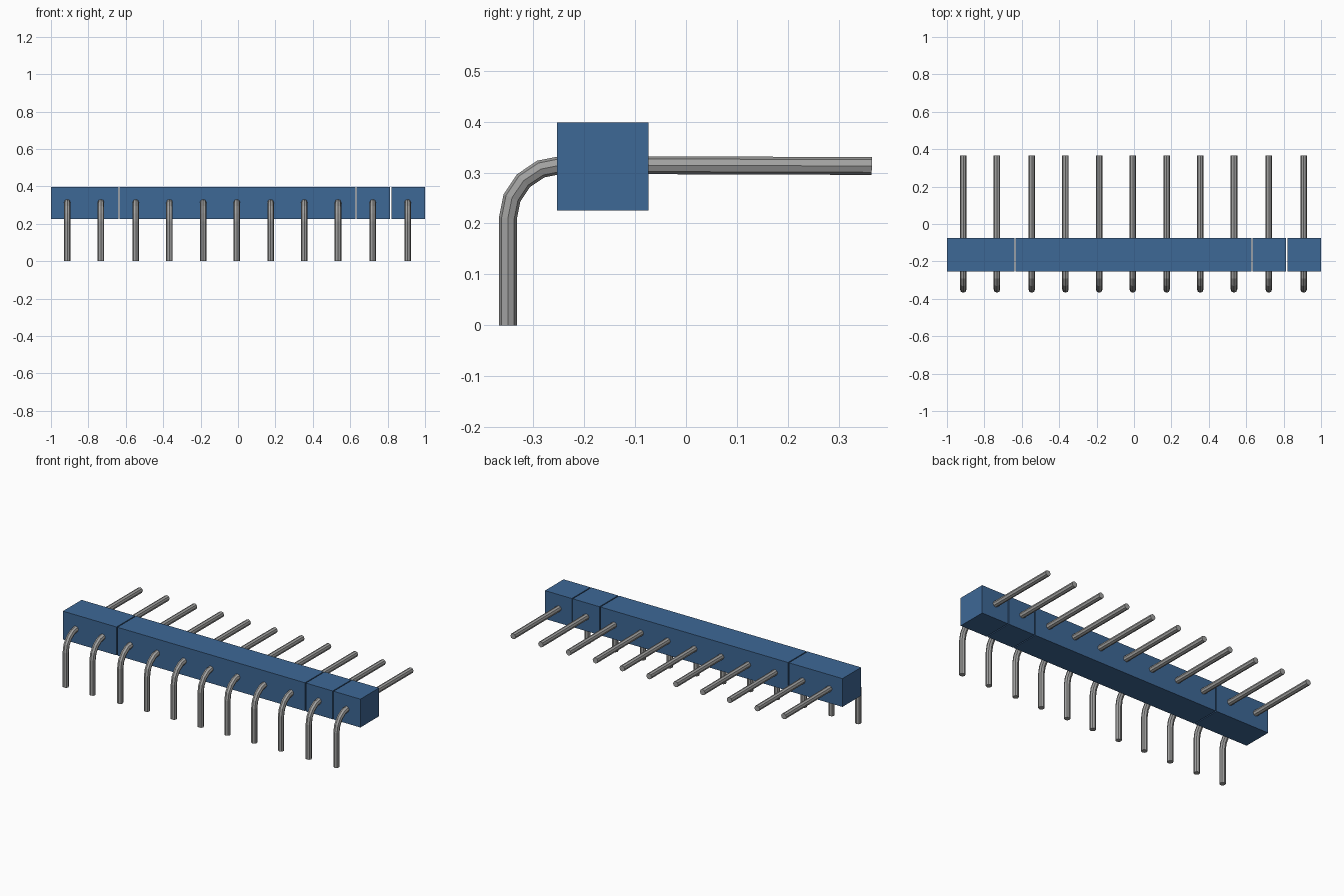
import bpy, bmesh, math
from mathutils import Vector

cube = bpy.data.objects.get("Cube")
if cube:
    bpy.data.objects.remove(cube, do_unlink=True)


def material(name, rgb, metallic=0.0):
    m = bpy.data.materials.new(name)
    m.use_nodes = True
    m.diffuse_color = (*rgb, 1)
    bsdf = next(n for n in m.node_tree.nodes if n.type == 'BSDF_PRINCIPLED')
    bsdf.inputs["Base Color"].default_value = (*rgb, 1)
    return m


BLUE = material("blue plastic", (0.048, 0.138, 0.305))
GREY = material("grey metal", (0.36, 0.36, 0.355))


def add_object(name, mesh, mat, x):
    ob = bpy.data.objects.new(name, mesh)
    ob.location.x = x
    bpy.context.collection.objects.link(ob)
    if not mesh.materials:
        mesh.materials.append(mat)
    return ob


COUNT = 11
GAP = 0.006
GAP_BEFORE = (2, 9, 10)              # blocks that follow a visible seam
WIDTH = (2 - GAP * len(GAP_BEFORE)) / COUNT


def block_mesh():
    """One housing block, centred on x = 0."""
    bm = bmesh.new()
    bmesh.ops.create_cube(bm, size=1)
    for v in bm.verts:
        v.co = (v.co.x * WIDTH, v.co.y * 0.179 - 0.1635, v.co.z * 0.172 + 0.312)
    me = bpy.data.meshes.new("housing_block")
    bm.to_mesh(me)
    bm.free()
    return me


def pin_mesh(radius=0.0175, sides=8, bend=0.105, steps=4):
    """Octagonal rod swept up the leg, round the bend and out to the back."""
    path = [Vector((0, -0.35, 0))]
    for i in range(steps + 1):
        a = math.pi / 2 * i / steps
        path.append(Vector((0, -0.245 - bend * math.cos(a), 0.21 + bend * math.sin(a))))
    path.append(Vector((0, 0.365, 0.313)))

    bm = bmesh.new()
    rings = []
    for i, p in enumerate(path):
        before = (p - path[i - 1]).normalized() if i else None
        after = (path[i + 1] - p).normalized() if i < len(path) - 1 else None
        before, after = before or after, after or before
        t = (before + after).normalized()
        n = Vector((0, -t.z, t.y)) / t.dot(after)     # mitred so the rod keeps its width
        ring = []
        for k in range(sides):
            a = 2 * math.pi * k / sides
            ring.append(bm.verts.new(p + Vector((radius * math.cos(a), 0, 0))
                                     + n * radius * math.sin(a)))
        rings.append(ring)
    for r0, r1 in zip(rings, rings[1:]):
        for k in range(sides):
            j = (k + 1) % sides
            bm.faces.new((r0[k], r0[j], r1[j], r1[k]))
    bm.faces.new(rings[0])
    bm.faces.new(rings[-1])
    bmesh.ops.recalc_face_normals(bm, faces=bm.faces)
    me = bpy.data.meshes.new("bent_pin")
    bm.to_mesh(me)
    bm.free()
    return me


# Row of housing blocks, each with a bent pin through it
block, pin = block_mesh(), pin_mesh()
left_edge = -1.0
for i in range(COUNT):
    if i in GAP_BEFORE:
        left_edge += GAP
    x = left_edge + WIDTH / 2
    add_object(f"housing_block_{i + 1}", block, BLUE, x)
    add_object(f"bent_pin_{i + 1}", pin, GREY, x - 0.003)
    left_edge += WIDTH
